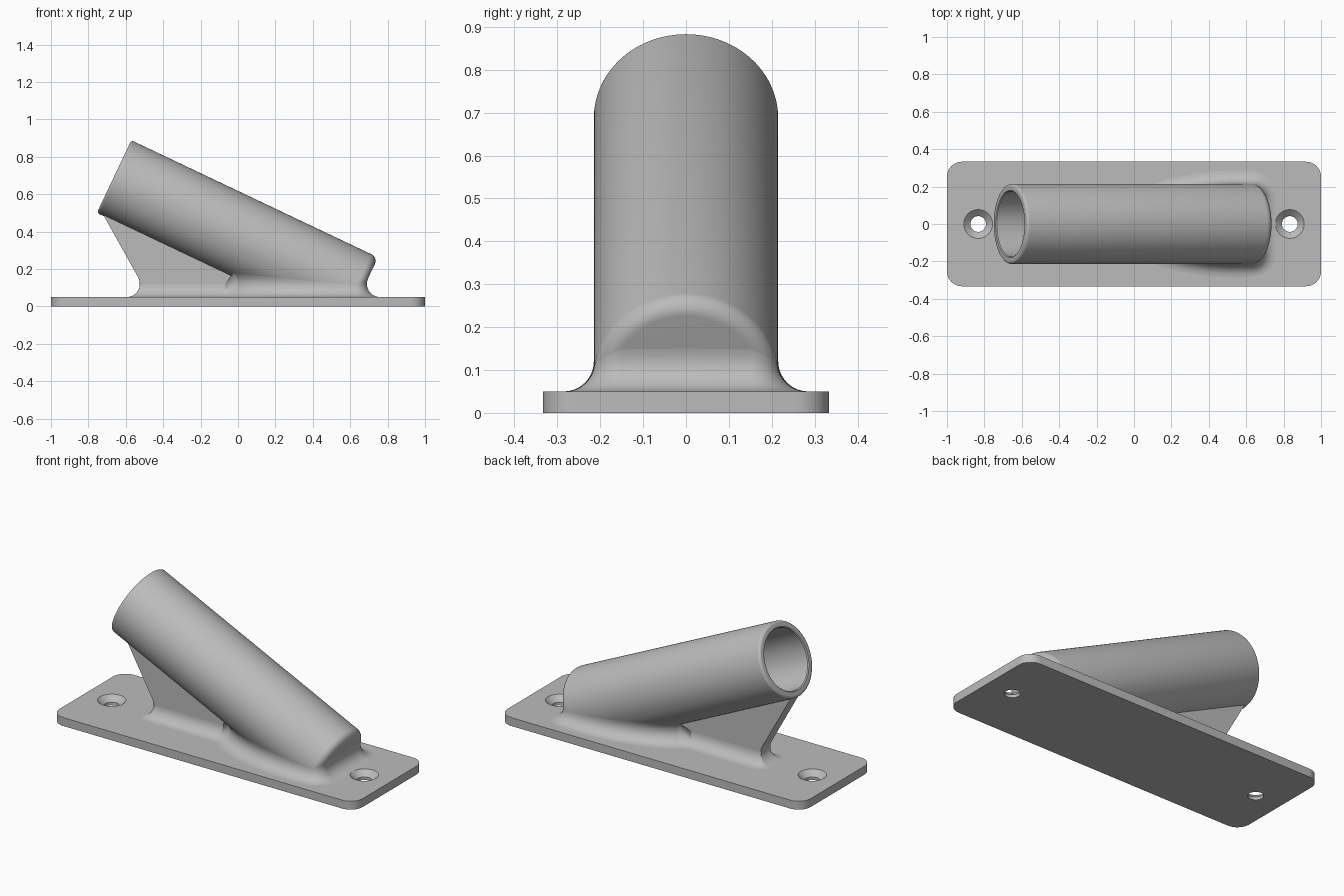
import bpy, bmesh, math
from mathutils import Vector, Matrix

cube = bpy.data.objects.get("Cube")
if cube:
    bpy.data.objects.remove(cube, do_unlink=True)

grey = bpy.data.materials.new("satin grey")
grey.use_nodes = True
colour = (0.5, 0.5, 0.5, 1)
grey.diffuse_color = colour
grey.node_tree.nodes["Principled BSDF"].inputs["Base Color"].default_value = colour

# Main dimensions
TOP = 0.05                     # plate thickness
R, BORE, LENGTH, DEPTH = 0.215, 0.175, 1.46, 1.15
EDGE, LIP = 0.04, 0.015        # rounding at the foot and at the mouth
FILLET, RIB = 0.07, 0.045      # fillet radius, half thickness of the rib
TILT = math.radians(25.4)
MOUTH = Vector((-0.6625, 0, 0.694))
AXIS = Vector((math.cos(TILT), 0, -math.sin(TILT)))
DOWN = Vector((-math.sin(TILT), 0, -math.cos(TILT)))


def finish(name, bm, smooth=True):
    bmesh.ops.remove_doubles(bm, verts=bm.verts, dist=1e-5)
    bmesh.ops.recalc_face_normals(bm, faces=bm.faces)
    mesh = bpy.data.meshes.new(name)
    bm.to_mesh(mesh)
    bm.free()
    mesh.materials.append(grey)
    obj = bpy.data.objects.new(name, mesh)
    bpy.context.collection.objects.link(obj)
    if smooth:
        shade(obj)
    return obj


def shade(obj):
    bpy.ops.object.select_all(action="DESELECT")
    obj.select_set(True)
    bpy.context.view_layer.objects.active = obj
    bpy.ops.object.shade_smooth_by_angle(angle=math.radians(30))


def arc(cx, cy, r, start, end, steps=8):
    angles = [math.radians(start + (end - start) * i / steps) for i in range(steps + 1)]
    return [(cx + r * math.cos(a), cy + r * math.sin(a)) for a in angles]


def prism(bm, points, offset):
    face = bm.faces.new([bm.verts.new(p) for p in points])
    new = bmesh.ops.extrude_face_region(bm, geom=[face])["geom"]
    bmesh.ops.translate(bm, vec=offset, verts=[v for v in new if isinstance(v, bmesh.types.BMVert)])


def revolve(bm, profile, steps):
    """Turn (radius, height) points about z."""
    verts = [bm.verts.new((r, 0, z)) for r, z in profile]
    edges = [bm.edges.new(pair) for pair in zip(verts, verts[1:])]
    bmesh.ops.spin(bm, geom=verts + edges, axis=(0, 0, 1), cent=(0, 0, 0),
                   angle=math.tau, steps=steps, use_duplicate=False)
    bmesh.ops.remove_doubles(bm, verts=bm.verts, dist=1e-5)


# Base plate with rounded corners
bm = bmesh.new()
outline = []
for sx, sy, start in ((1, 1, 0), (-1, 1, 90), (-1, -1, 180), (1, -1, 270)):
    outline += arc(sx * 0.92, sy * 0.253, 0.08, start, start + 90)
prism(bm, [(x, y, 0) for x, y in outline], (0, 0, TOP))
plate = finish("base_plate", bm, smooth=False)

# Countersunk screw holes
for x in (-0.833, 0.833):
    bm = bmesh.new()
    revolve(bm, [(0, -0.02), (0.042, -0.02), (0.042, 0.018), (0.077, TOP), (0.077, 0.08), (0, 0.08)], 40)
    bmesh.ops.translate(bm, vec=(x, 0, 0), verts=bm.verts)
    cutter = finish("hole_cutter", bm, smooth=False)
    cutter.hide_render = True
    cut = plate.modifiers.new("screw_hole", "BOOLEAN")
    cut.operation, cut.solver, cut.object = "DIFFERENCE", "EXACT", cutter
    bpy.context.view_layer.objects.active = plate
    bpy.ops.object.modifier_apply(modifier=cut.name)
    bpy.data.objects.remove(cutter, do_unlink=True)
shade(plate)

# Tilted tube with a blind bore, trimmed inside the plate
bm = bmesh.new()
profile = [(0, DEPTH), (BORE, DEPTH), (BORE, 0.005), (BORE + 0.005, 0)]
profile += arc(R - LIP, LIP, LIP, -90, 0, 5)
profile += arc(R - EDGE, LENGTH - EDGE, EDGE, 0, 90) + [(0, LENGTH)]
revolve(bm, profile, 96)
turn = Vector((0, 0, 1)).rotation_difference(AXIS).to_matrix().to_4x4()
bmesh.ops.transform(bm, matrix=Matrix.Translation(MOUTH) @ turn, verts=bm.verts)
bmesh.ops.bisect_plane(bm, geom=bm.verts[:] + bm.edges[:] + bm.faces[:],
                       plane_co=(0, 0, 0.02), plane_no=(0, 0, 1), clear_inner=True)
finish("socket_tube", bm)

# Support rib under the tube
rib_top = MOUTH + AXIS * 0.015 + DOWN * (R - 0.02)
rib_slope = Vector((0.212, 0, -0.38)).normalized()
rib_out = Vector((rib_slope.z, 0, -rib_slope.x))
rib_foot = rib_top + rib_slope * ((rib_top.z - 0.02) / -rib_slope.z)
rib_end = MOUTH + AXIS * 1.17 + DOWN * (R - 0.02)
bm = bmesh.new()
prism(bm, [Vector((p.x, -RIB, p.z)) for p in (rib_top, rib_foot, rib_end)], (0, 2 * RIB, 0))
finish("support_rib", bm)


# Rolling-ball fillet where the tube and rib meet the plate
def box_distance(a, b):
    return math.hypot(max(a, 0), max(b, 0)) + min(max(a, b), 0)


def distance(p):
    rel = p - MOUTH
    t = rel.dot(AXIS)
    q = (rel - AXIS * t).length
    tube = box_distance(abs(t - LENGTH / 2) - LENGTH / 2 + EDGE, q - R + EDGE) - EDGE
    slope = max((p - rib_top).dot(rib_out), p.x - 0.3)
    return min(tube, box_distance(slope, abs(p.y) - RIB))


def edge_point(inside, outside):
    """Point between the two that lies one fillet radius off the body."""
    for _ in range(40):
        mid = (inside + outside) / 2
        if distance(mid) < FILLET:
            inside = mid
        else:
            outside = mid
    return inside


level = TOP + FILLET
middle = Vector((0.1, 0, level))
ends = [edge_point(middle, Vector((x, 0, level))) for x in (-1, 1)]
COUNT, STEPS = 140, 8
half = []
for i in range(COUNT + 1):
    s = (1 - math.cos(math.pi * i / COUNT)) / 2
    start = ends[0].lerp(ends[1], s)
    half.append(start if i in (0, COUNT) else edge_point(start, start + Vector((0, 0.5, 0))))

bm = bmesh.new()
rows = []
for c in half:
    eps = 1e-4
    grad = Vector([distance(c + e) - distance(c - e) for e in
                   (Vector((eps, 0, 0)), Vector((0, eps, 0)), Vector((0, 0, eps)))]).normalized()
    bend = Vector((0, 0, -1)).rotation_difference(-grad)
    axis, angle = bend.to_axis_angle()
    rows.append([c + Matrix.Rotation(angle * k / STEPS, 3, axis) @ Vector((0, 0, -FILLET))
                 for k in range(STEPS + 1)])
for side in (1, -1):
    grid = [[bm.verts.new((p.x, side * p.y, p.z)) for p in row] for row in rows]
    for a, b in zip(grid, grid[1:]):
        for k in range(STEPS):
            bm.faces.new((a[k], a[k + 1], b[k + 1], b[k]))
finish("base_fillet", bm)
